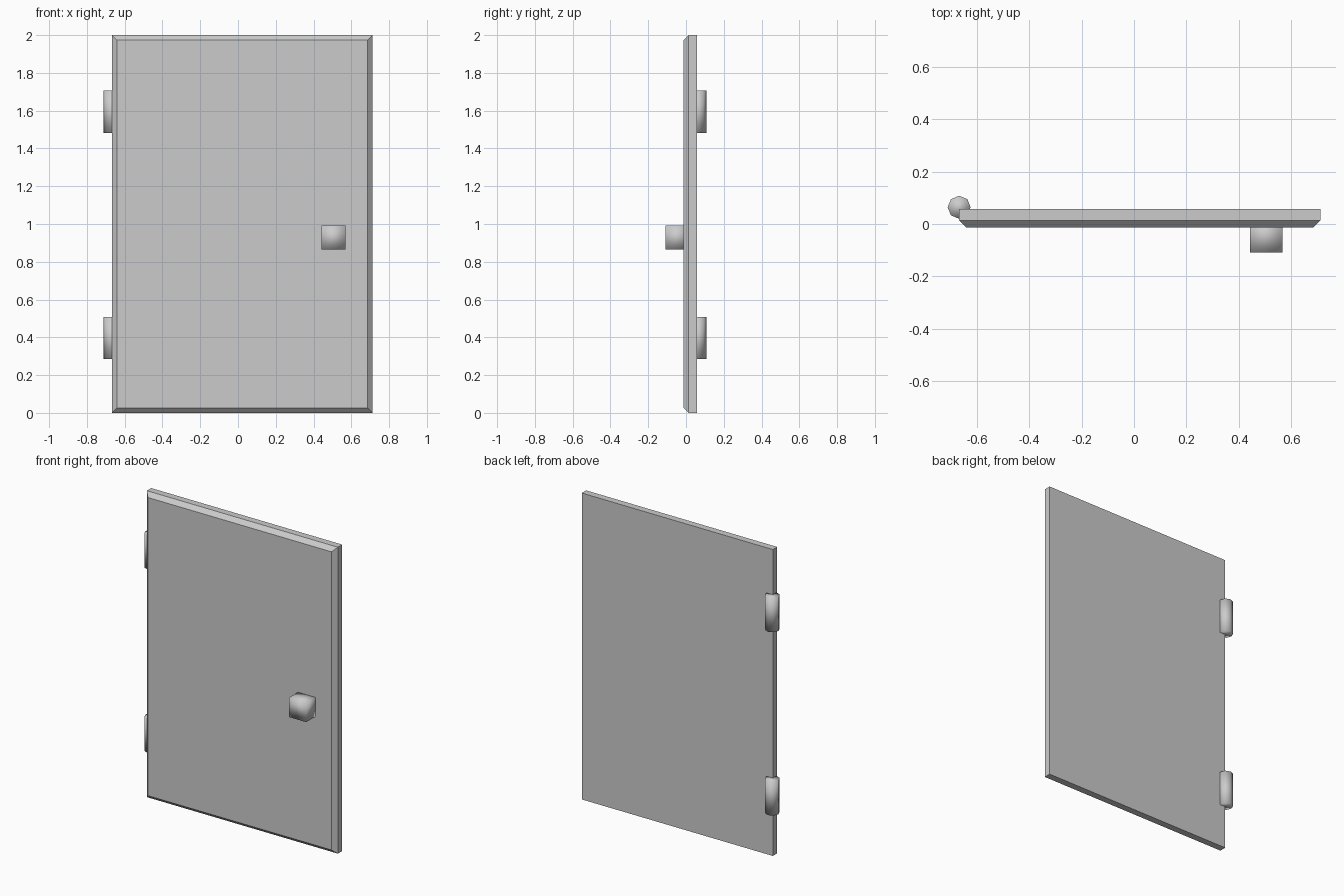
import bpy
import bmesh
from mathutils import Matrix, Vector

cube = bpy.data.objects.get("Cube")
if cube:
    bpy.data.objects.remove(cube, do_unlink=True)

# One plain grey for the whole model
GREY = (0.6, 0.6, 0.6, 1.0)
grey = bpy.data.materials.new("light_grey")
grey.use_nodes = True
grey.diffuse_color = GREY
grey.node_tree.nodes["Principled BSDF"].inputs["Base Color"].default_value = GREY


def finish(name, bm, smooth):
    bmesh.ops.recalc_face_normals(bm, faces=bm.faces)
    for face in bm.faces:
        face.smooth = smooth
    mesh = bpy.data.meshes.new(name)
    bm.to_mesh(mesh)
    bm.free()
    mesh.materials.append(grey)
    obj = bpy.data.objects.new(name, mesh)
    bpy.context.collection.objects.link(obj)
    return obj


def box(low, high):
    low, high = Vector(low), Vector(high)
    bm = bmesh.new()
    place = Matrix.Translation((low + high) / 2) @ Matrix.Diagonal((*(high - low), 1))
    bmesh.ops.create_cube(bm, size=1, matrix=place)
    return bm


# Door panel with a chamfer around its front face only
BEVEL = 0.027
bm = box((-0.668, -0.014, 0), (0.712, 0.058, 2))
front = min(bm.faces, key=lambda f: f.calc_center_median().y)
bmesh.ops.bevel(bm, geom=list(front.edges), offset=BEVEL, segments=1,
                affect='EDGES', clamp_overlap=True)
finish("door_panel", bm, False)

# Square knob with softly shaded corners
finish("door_knob", box((0.443, -0.108, 0.866), (0.568, 0.017, 0.992)), True)

# Two eight-sided hinge barrels on the back corner
for name, z in (("lower_hinge", 0.397), ("upper_hinge", 1.594)):
    bm = bmesh.new()
    bmesh.ops.create_cone(bm, cap_ends=True, segments=8, radius1=0.044,
                          radius2=0.044, depth=0.223,
                          matrix=Matrix.Translation((-0.668, 0.064, z)))
    finish(name, bm, True)
